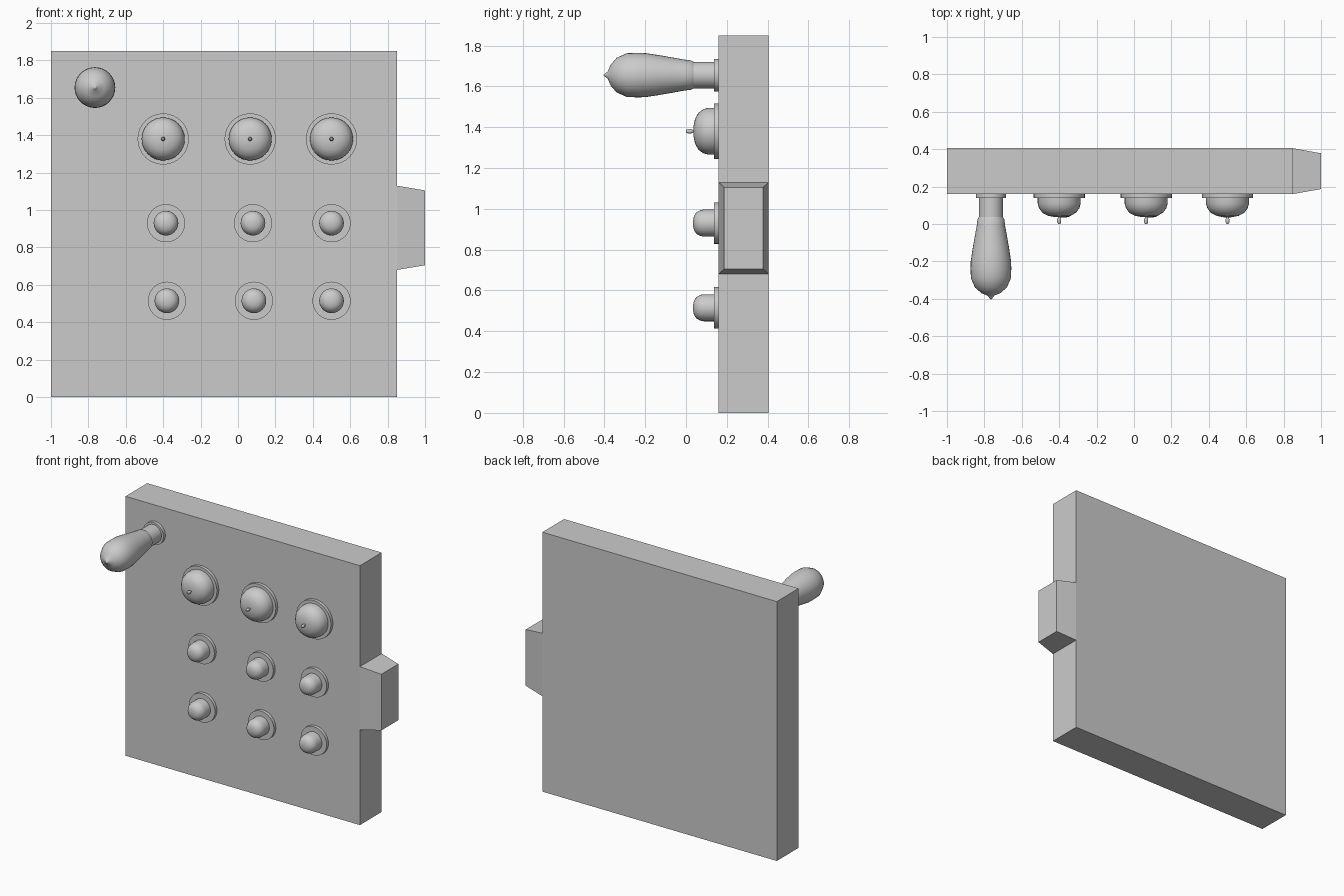
import bpy, bmesh, math
from mathutils import Matrix

cube = bpy.data.objects.get("Cube")
if cube:
    bpy.data.objects.remove(cube, do_unlink=True)

grey = bpy.data.materials.new("plain grey")
grey.use_nodes = True
grey.diffuse_color = (0.6, 0.6, 0.6, 1)
grey.node_tree.nodes["Principled BSDF"].inputs["Base Color"].default_value = (0.6, 0.6, 0.6, 1)

FRONT, BACK = 0.16, 0.405
MID = (FRONT + BACK) / 2


def add_object(name, bm, smooth=False):
    bmesh.ops.recalc_face_normals(bm, faces=bm.faces)
    mesh = bpy.data.meshes.new(name)
    bm.to_mesh(mesh)
    bm.free()
    mesh.materials.append(grey)
    obj = bpy.data.objects.new(name, mesh)
    bpy.context.collection.objects.link(obj)
    if smooth:
        bpy.ops.object.select_all(action="DESELECT")
        obj.select_set(True)
        bpy.context.view_layer.objects.active = obj
        bpy.ops.object.shade_smooth_by_angle(angle=math.radians(40))
    return obj


def box(name, x0, x1, z0, z1):
    bm = bmesh.new()
    bmesh.ops.create_cube(bm, size=1)
    for v in bm.verts:
        v.co.x = x0 if v.co.x < 0 else x1
        v.co.y = FRONT if v.co.y < 0 else BACK
        v.co.z = z0 if v.co.z < 0 else z1
    return bm


def turned(name, x, z, profile, sides=32):
    """Spin a (radius, y) profile about an axis pointing forward."""
    bm = bmesh.new()
    verts = [bm.verts.new((r, y, 0)) for r, y in profile]
    edges = [bm.edges.new(pair) for pair in zip(verts, verts[1:])]
    bmesh.ops.spin(bm, geom=verts + edges, cent=(0, 0, 0), axis=(0, 1, 0),
                   angle=math.tau, steps=sides, use_duplicate=False)
    bmesh.ops.remove_doubles(bm, verts=bm.verts, dist=0.0005)
    bmesh.ops.transform(bm, matrix=Matrix.Translation((x, 0, z)), verts=bm.verts)
    return add_object(name, bm, smooth=True)


def flange(name, x, z, radius):
    turned(name, x, z, [(0, FRONT), (radius, FRONT), (radius, 0.138), (0, 0.138)])


# Slab and tapered side tab
add_object("panel", box("panel", -1, 0.85, 0, 1.85))
tab = box("side_tab", 0.85, 1, 0.68, 1.13)
for v in tab.verts:
    if v.co.x > 0.9:
        v.co.y = MID + (v.co.y - MID) * 0.78
        v.co.z = 0.905 + (v.co.z - 0.905) * 0.89
add_object("side_tab", tab)

# Handle: flange, neck and pear-shaped grip
HX, HZ = -0.765, 1.655
flange("handle_flange", HX, HZ, 0.08)
turned("handle_neck", HX, HZ, [(0, 0.15), (0.065, 0.15), (0.065, 0.03), (0, 0.03)])
turned("handle_grip", HX, HZ, [
    (0, 0.038), (0.064, 0.038), (0.072, 0.025), (0.076, -0.01), (0.087, -0.07),
    (0.099, -0.14), (0.108, -0.2), (0.109, -0.24), (0.107, -0.29), (0.085, -0.34),
    (0.05, -0.37), (0.018, -0.383), (0.009, -0.395), (0, -0.405)])

# Top row: large domes with a pin
for i, x in enumerate((-0.4, 0.065, 0.5), 1):
    flange(f"large_flange_{i}", x, 1.38, 0.137)
    turned(f"large_dome_{i}", x, 1.38, [
        (0, 0.145), (0.115, 0.145), (0.115, 0.11), (0.108, 0.085),
        (0.09, 0.06), (0.06, 0.044), (0.03, 0.038), (0, 0.036)])
    turned(f"dome_pin_{i}", x, 1.38, [
        (0, 0.045), (0.007, 0.045), (0.007, 0.032), (0.011, 0.025),
        (0.011, 0.01), (0.006, 0.001), (0, 0)], 12)

# Lower rows: small buttons with rounded caps
for row, z, xs in (("middle", 0.93, (-0.385, 0.08, 0.5)),
                   ("bottom", 0.515, (-0.38, 0.085, 0.5))):
    for i, x in enumerate(xs, 1):
        flange(f"{row}_flange_{i}", x, z, 0.102)
        turned(f"{row}_button_{i}", x, z, [
            (0, 0.145), (0.066, 0.145), (0.066, 0.085), (0.063, 0.07),
            (0.052, 0.05), (0.034, 0.039), (0.016, 0.035), (0, 0.034)])
